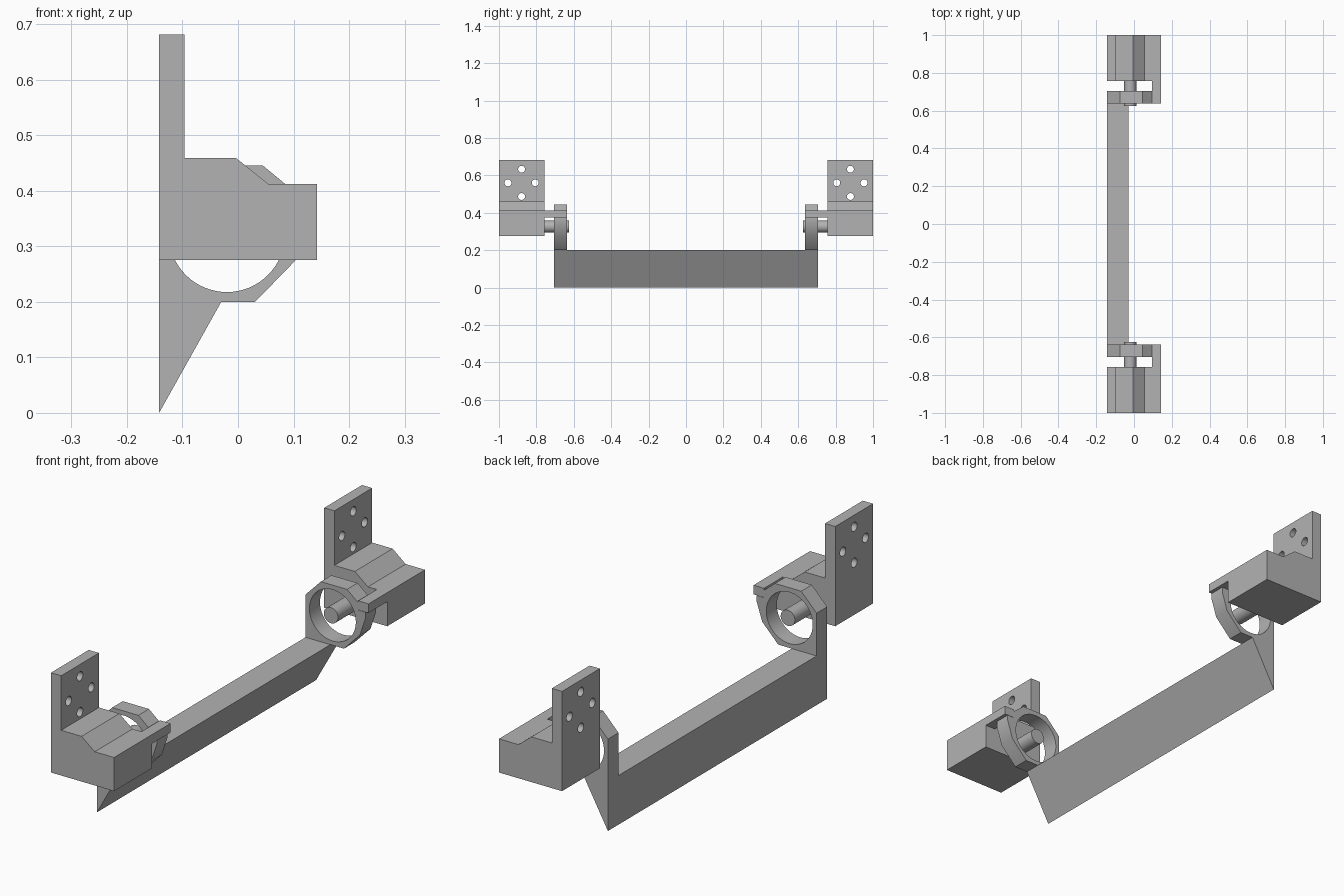
import bpy, bmesh, math
from mathutils import Matrix

if "Cube" in bpy.data.objects:
    bpy.data.objects.remove(bpy.data.objects["Cube"])

grey = bpy.data.materials.new("plain grey")
grey.diffuse_color = (0.45, 0.45, 0.45, 1)
grey.use_nodes = True
grey.node_tree.nodes["Principled BSDF"].inputs["Base Color"].default_value = grey.diffuse_color


def finish(name, bm):
    bmesh.ops.recalc_face_normals(bm, faces=bm.faces)
    me = bpy.data.meshes.new(name)
    bm.to_mesh(me)
    bm.free()
    me.materials.append(grey)
    ob = bpy.data.objects.new(name, me)
    bpy.context.collection.objects.link(ob)
    return ob


def extrude(name, profile, y0, y1):
    """Solid from an (x, z) outline running along y."""
    bm = bmesh.new()
    face = bm.faces.new([bm.verts.new((x, y0, z)) for x, z in profile])
    geo = bmesh.ops.extrude_face_region(bm, geom=[face])["geom"]
    verts = [v for v in geo if isinstance(v, bmesh.types.BMVert)]
    bmesh.ops.translate(bm, vec=(0, y1 - y0, 0), verts=verts)
    return finish(name, bm)


def rod(name, centre, radius, length, axis, sides=48):
    bm = bmesh.new()
    turn = Matrix.Rotation(math.pi / 2, 4, "Y" if axis == "x" else "X")
    bmesh.ops.create_cone(bm, cap_ends=True, segments=sides, radius1=radius,
                          radius2=radius, depth=length,
                          matrix=Matrix.Translation(centre) @ turn)
    return finish(name, bm)


def smooth(ob):
    bpy.ops.object.select_all(action="DESELECT")
    ob.select_set(True)
    bpy.context.view_layer.objects.active = ob
    bpy.ops.object.shade_smooth_by_angle(angle=math.radians(30))


def drill(ob, cutters):
    bpy.context.view_layer.objects.active = ob
    for c in cutters:
        mod = ob.modifiers.new("hole", "BOOLEAN")
        mod.operation, mod.solver, mod.object = "DIFFERENCE", "EXACT", c
        bpy.ops.object.modifier_apply(modifier=mod.name)
        bpy.data.objects.remove(c)
    smooth(ob)


# Wedge shaped beam joining both ends
extrude("beam", [(-.142, 0), (-.03, .2), (-.142, .2)], -.705, .705)

bracket = [(-.142, .275), (.142, .275), (.142, .412), (.055, .412),
           (-.004, .459), (-.096, .459), (-.096, .681), (-.142, .681)]
# Octagonal ring outline with a catch tooth on its right side
ring = [(-.142, .2), (.031, .2), (.103, .274), (.128, .35), (.128, .374),
        (.094, .374), (.094, .405), (.085, .412), (.045, .445),
        (-.073, .445), (-.142, .374)]

for side, s in (("front", -1), ("back", 1)):
    # Wall bracket with four screw holes
    ob = extrude(side + "_bracket", bracket, s * .757, s * 1)
    drill(ob, [rod("cutter", (-.12, s * .879 + dy, .56 + dz), .0185, .1, "x", 24)
               for dy, dz in ((.073, 0), (-.073, 0), (0, .073), (0, -.073))])
    # Latch arm reaching over the ring
    extrude(side + "_latch_arm", [(.095, .375), (.142, .375), (.142, .412),
                                  (.095, .412)], s * .637, s * .757)
    # Ring with round opening
    ob = extrude(side + "_ring", ring, s * .637, s * .705)
    drill(ob, [rod("cutter", (-.02, s * .67, .322), .1045, .3, "y", 64)])
    # Pivot pin
    smooth(rod(side + "_pin", (-.02, s * .693, .326), .032, .134, "y"))
